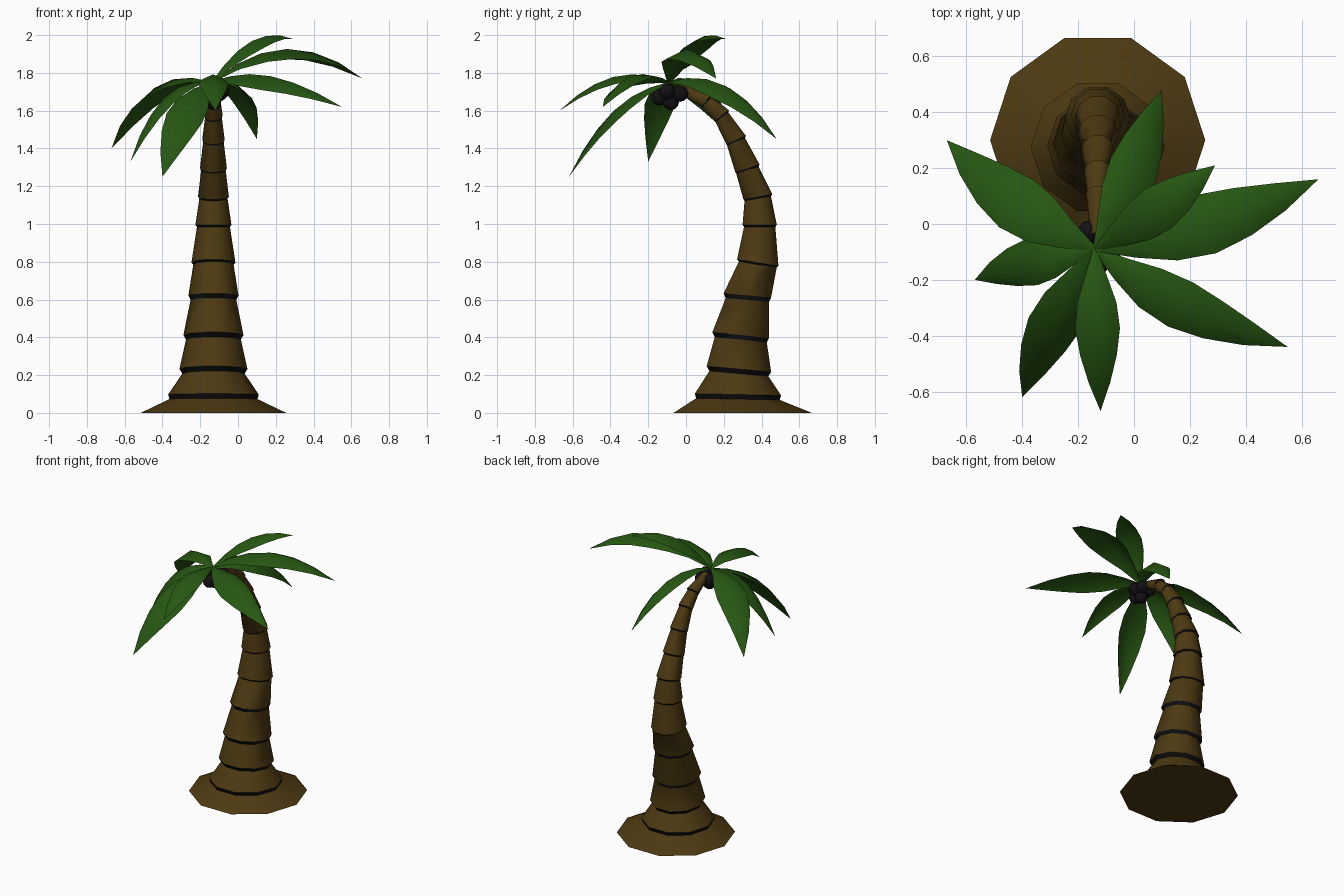
import bpy, bmesh, math
from mathutils import Vector

if "Cube" in bpy.data.objects:
    bpy.data.objects.remove(bpy.data.objects["Cube"], do_unlink=True)


def material(name, rgb):
    m = bpy.data.materials.new(name)
    m.use_nodes = True
    col = (*rgb, 1)
    m.diffuse_color = col
    bsdf = m.node_tree.nodes["Principled BSDF"]
    bsdf.inputs["Base Color"].default_value = col
    bsdf.inputs["Roughness"].default_value = 0.9
    return m


BARK = material("bark_brown", (0.075, 0.042, 0.006))
BAND = material("band_black", (0.004, 0.004, 0.005))
LEAF = material("leaf_green", (0.02, 0.095, 0.006))
NUT = material("nut_black", (0.006, 0.005, 0.007))


def finish(bm, name, mats, angle):
    bmesh.ops.recalc_face_normals(bm, faces=bm.faces)
    mesh = bpy.data.meshes.new(name)
    bm.to_mesh(mesh)
    bm.free()
    for m in mats:
        mesh.materials.append(m)
    ob = bpy.data.objects.new(name, mesh)
    bpy.context.collection.objects.link(ob)
    bpy.ops.object.select_all(action='DESELECT')
    ob.select_set(True)
    bpy.context.view_layer.objects.active = ob
    bpy.ops.object.shade_smooth_by_angle(angle=math.radians(angle))
    return ob


# Trunk: flared segments stacked on a bent axis, dark bands at the joints
SIDES = 10
AXIS_X = -0.13


def ring(bm, y, z, r, tilt):
    verts = []
    for i in range(SIDES):
        a = math.tau * i / SIDES
        s = r * math.sin(a)
        verts.append(bm.verts.new((AXIS_X + r * math.cos(a),
                                   y + s * math.cos(tilt),
                                   z - s * math.sin(tilt))))
    return verts


def bridge(bm, lower, upper, mat):
    for i in range(SIDES):
        j = (i + 1) % SIDES
        f = bm.faces.new((lower[i], lower[j], upper[j], upper[i]))
        f.material_index = mat


# joint: y, z, radius, tilt
joints = [(.275, .085, .24, .02), (.28, .22, .17, .09), (.29, .40, .15, .1),
          (.325, .61, .125, .09), (.38, .79, .11, .16), (.39, .99, .09, 0),
          (.38, 1.14, .077, -.17), (.325, 1.29, .067, -.3),
          (.265, 1.44, .056, -.4), (.19, 1.57, .046, -.65),
          (.11, 1.65, .04, -.85)]
bm = bmesh.new()
last = ring(bm, .3, 0, .385, 0)
bm.faces.new(last)
for k, (y, z, r, tilt) in enumerate(joints):
    gap = .012 if k < 4 else .005
    top = ring(bm, y, z - gap, r * .97, tilt)
    bridge(bm, last, top, 0)
    last = ring(bm, y, z + gap, r * (1.0 if k == 0 else 1.06), tilt)
    bridge(bm, top, last, 1)
tip = ring(bm, -.04, 1.72, .025, -1.2)
bridge(bm, last, tip, 0)
bm.faces.new(tip)
finish(bm, "trunk", [BARK, BAND], 40)

# Fronds: creased blades swept along an arched path
ROOT = Vector((-.14, -.09, 1.75))
SHAPE = [.08, .5, .88, 1, .82, .48, 0]


def frond(name, mid, end, width, tilt):
    mid, end = Vector(mid), Vector(end)
    ctrl = 2 * mid - (ROOT + end) / 2
    bm = bmesh.new()
    rows = []
    for i, w in enumerate(SHAPE):
        t = i / (len(SHAPE) - 1)
        p = ROOT * (1 - t) ** 2 + ctrl * 2 * t * (1 - t) + end * t * t
        d = ((ctrl - ROOT) * (1 - t) + (end - ctrl) * t).normalized()
        side = d.cross(Vector((0, 0, 1))).normalized()
        up = side.cross(d)
        across = (side * math.cos(tilt) + up * math.sin(tilt)) * width * w / 2
        crease = up * width * w * .12
        rows.append([bm.verts.new(p + off) for off in
                     (-across - crease, crease, across - crease)])
    for a, b in zip(rows, rows[1:]):
        for c in range(2):
            bm.faces.new((a[c], a[c + 1], b[c + 1], b[c]))
    bmesh.ops.remove_doubles(bm, verts=bm.verts, dist=.0005)
    finish(bm, name, [LEAF], 60)


frond("frond_back_right", (-.43, .08, 1.70), (-.67, .30, 1.40), .21, 0)
frond("frond_right", (-.38, -.14, 1.65), (-.57, -.20, 1.33), .17, 0)
frond("frond_front_right", (-.29, -.37, 1.58), (-.40, -.62, 1.25), .20, .35)
frond("frond_front", (-.13, -.38, 1.76), (-.12, -.67, 1.60), .16, 0)
frond("frond_front_left", (.17, -.29, 1.76), (.55, -.44, 1.62), .19, -.3)
frond("frond_left", (.26, .0, 1.90), (.66, .16, 1.77), .22, 0)
frond("frond_back_left", (.08, .05, 1.95), (.29, .21, 1.98), .17, 0)
frond("frond_back", (.0, .2, 1.71), (.10, .48, 1.45), .19, -.3)

# Cluster of nuts hanging beneath the crown
nuts = [(-.17, -.10, 1.70), (-.09, -.10, 1.70), (-.13, -.14, 1.67),
        (-.13, -.08, 1.645), (-.16, -.03, 1.69), (-.10, -.03, 1.69)]
for i, pos in enumerate(nuts):
    bm = bmesh.new()
    bmesh.ops.create_icosphere(bm, subdivisions=2, radius=.043)
    bmesh.ops.translate(bm, verts=bm.verts, vec=pos)
    finish(bm, f"nut_{i + 1}", [NUT], 50)
